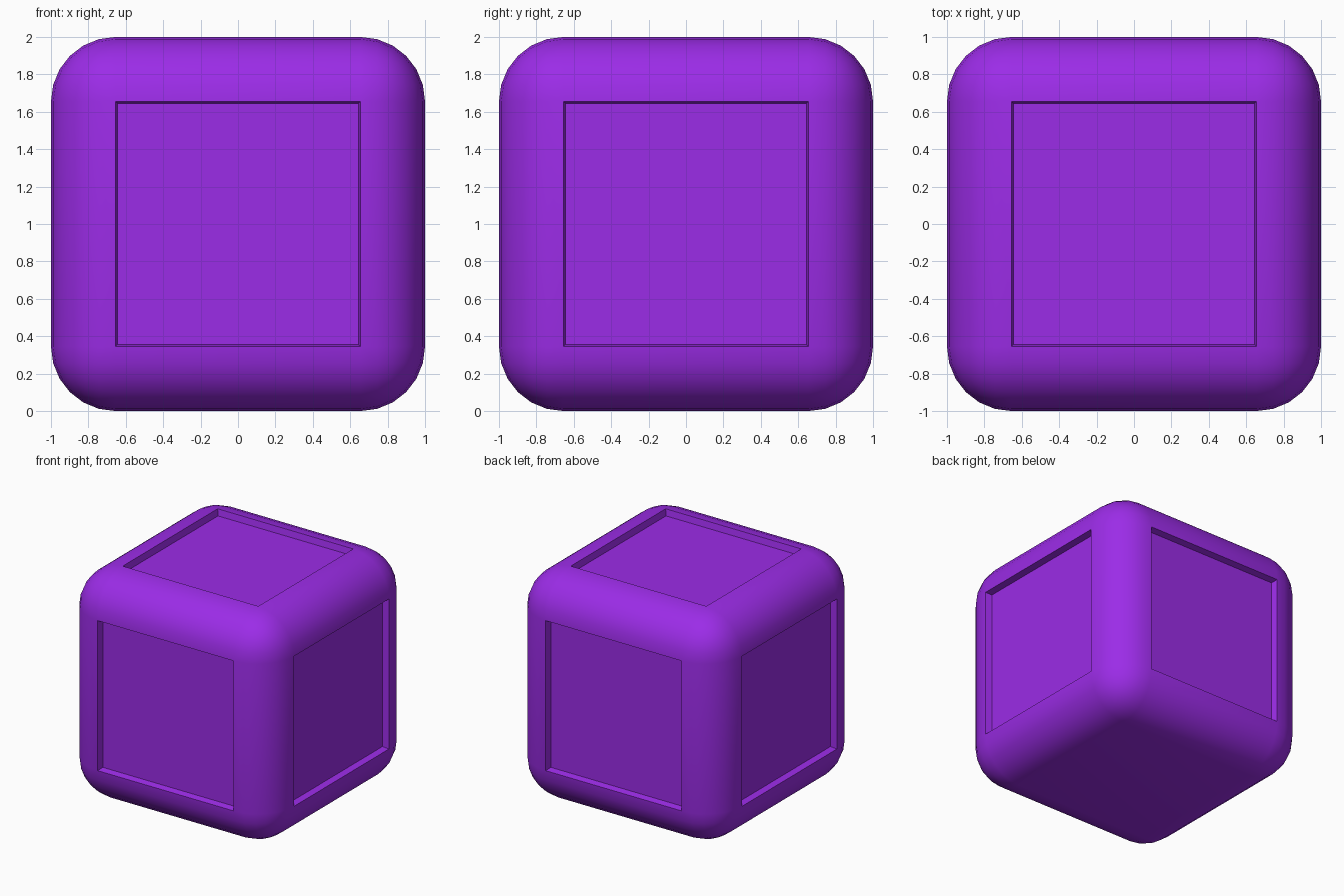
import bpy, bmesh
from math import radians

if "Cube" in bpy.data.objects:
    bpy.data.objects.remove(bpy.data.objects["Cube"])

# Rounded cube body
bm = bmesh.new()
bmesh.ops.create_cube(bm, size=2)
bmesh.ops.bevel(bm, geom=bm.edges[:], offset=0.345, offset_type='OFFSET',
                segments=6, profile=0.5, affect='EDGES', clamp_overlap=True)
bmesh.ops.recalc_face_normals(bm, faces=bm.faces[:])

# Recessed panels with slightly tapered walls on every flat face but the bottom
panels = [f for f in bm.faces if f.calc_area() > 1 and f.normal.z > -0.5]
bmesh.ops.inset_individual(bm, faces=panels, thickness=0.016, depth=-0.055)
bmesh.ops.translate(bm, verts=bm.verts[:], vec=(0, 0, 1))

mesh = bpy.data.meshes.new("panelled_cube")
bm.to_mesh(mesh)
bm.free()
cube = bpy.data.objects.new("panelled_cube", mesh)
bpy.context.collection.objects.link(cube)

# Purple finish
mat = bpy.data.materials.new("purple")
mat.diffuse_color = (0.33, 0.025, 0.8, 1)
mat.use_nodes = True
mat.node_tree.nodes["Principled BSDF"].inputs["Base Color"].default_value = mat.diffuse_color
mesh.materials.append(mat)

bpy.context.view_layer.objects.active = cube
cube.select_set(True)
bpy.ops.object.shade_smooth_by_angle(angle=radians(35))
